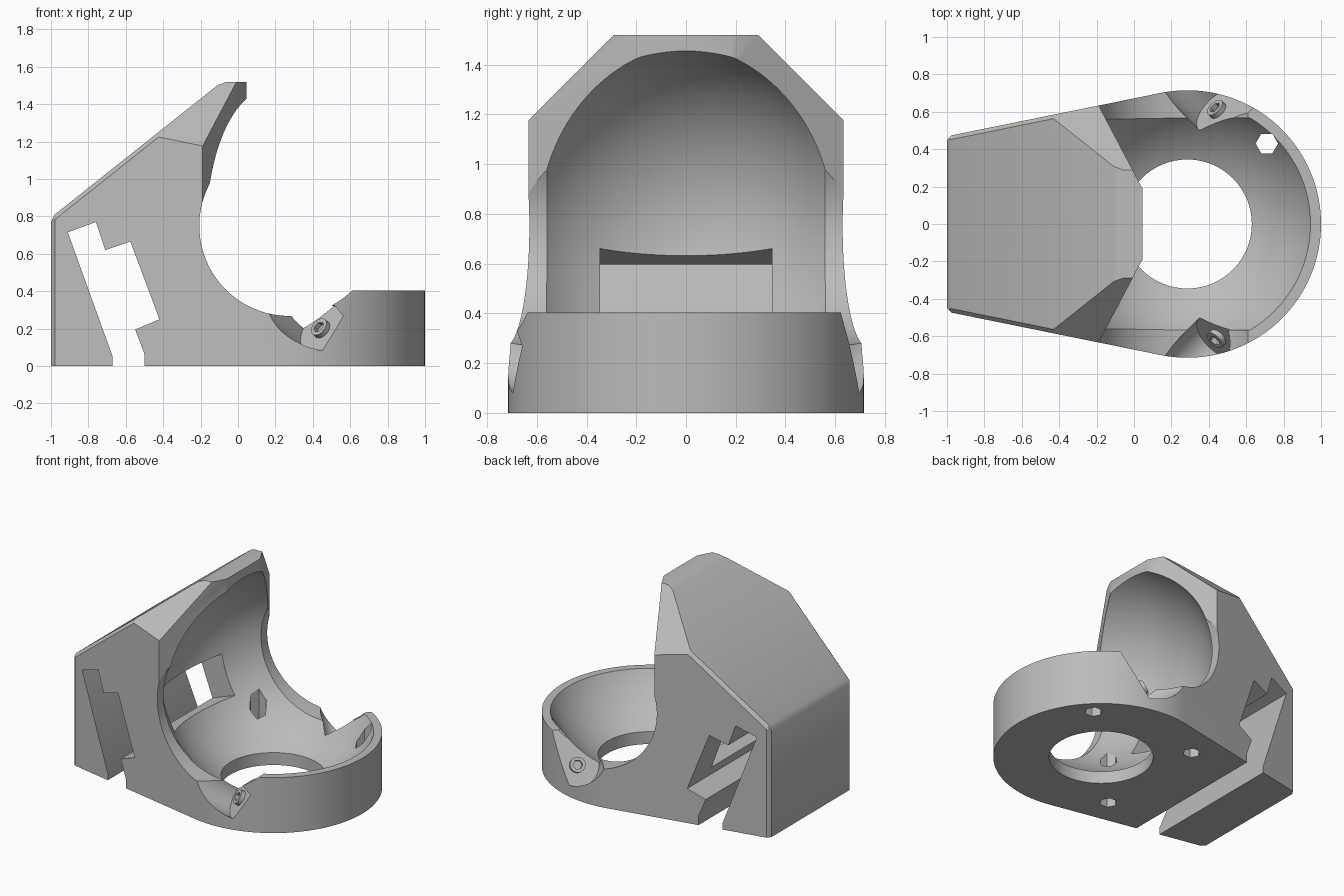
import bpy, bmesh
from math import sin, cos, pi
from mathutils import Vector, Matrix

if "Cube" in bpy.data.objects:
    bpy.data.objects.remove(bpy.data.objects["Cube"], do_unlink=True)

grey = bpy.data.materials.new("plain grey")
grey.use_nodes = True
grey.diffuse_color = (0.5, 0.5, 0.5, 1)
grey.node_tree.nodes["Principled BSDF"].inputs["Base Color"].default_value = (0.5, 0.5, 0.5, 1)


def to_object(name, bm):
    bmesh.ops.recalc_face_normals(bm, faces=bm.faces)
    mesh = bpy.data.meshes.new(name)
    bm.to_mesh(mesh)
    bm.free()
    mesh.materials.append(grey)
    obj = bpy.data.objects.new(name, mesh)
    bpy.context.collection.objects.link(obj)
    return obj


def prism(points, direction):
    """Extrude a closed outline along a vector."""
    bm = bmesh.new()
    face = bm.faces.new([bm.verts.new(p) for p in points])
    new = bmesh.ops.extrude_face_region(bm, geom=[face])["geom"]
    verts = [v for v in new if isinstance(v, bmesh.types.BMVert)]
    bmesh.ops.translate(bm, verts=verts, vec=direction)
    return bm


def rod(start, end, radius, sides=64):
    """Straight cylinder between two points."""
    start, end = Vector(start), Vector(end)
    axis = end - start
    bm = bmesh.new()
    bmesh.ops.create_cone(bm, cap_ends=True, segments=sides, radius1=radius,
                          radius2=radius, depth=axis.length)
    turn = axis.to_track_quat('Z', 'Y').to_matrix().to_4x4() @ Matrix.Rotation(pi / 2, 4, 'Z')
    bm.transform(Matrix.Translation((start + end) / 2) @ turn)
    return bm


def trim(bm, point, normal):
    """Slice off everything beyond a plane and cap the cut."""
    geom = bm.verts[:] + bm.edges[:] + bm.faces[:]
    cut = bmesh.ops.bisect_plane(bm, geom=geom, dist=1e-5, plane_co=point,
                                 plane_no=normal, clear_outer=True)["geom_cut"]
    edges = [e for e in cut if isinstance(e, bmesh.types.BMEdge)]
    if edges:
        bmesh.ops.contextual_create(bm, geom=edges)


def carve(target, bm):
    """Subtract a shape from the target."""
    cutter = to_object("cutter", bm)
    cutter.hide_render = True
    bpy.context.view_layer.objects.active = target
    mod = target.modifiers.new("cut", 'BOOLEAN')
    mod.operation = 'DIFFERENCE'
    mod.solver = 'EXACT'
    mod.object = cutter
    bpy.ops.object.modifier_apply(modifier=mod.name)
    bpy.data.objects.remove(cutter, do_unlink=True)


def finish(obj):
    bpy.ops.object.select_all(action='DESELECT')
    obj.select_set(True)
    bpy.context.view_layer.objects.active = obj
    bpy.ops.object.shade_smooth_by_angle()


CX, CZ, OUTER = 0.285, 0.75, 0.715
TAPER = 0.2
BACK_Y = 0.469
BORE = 0.145

# Solid block: round front, sides tapering toward the back
start = pi / 2 + TAPER
arc = [start - 2 * start * i / 72 for i in range(73)]
outline = [(-1, BACK_Y, 0)]
outline += [(CX + OUTER * cos(a), OUTER * sin(a), 0) for a in arc]
outline += [(-1, -BACK_Y, 0)]
bm = prism(outline, (0, 0, 1.52))

# Sloping roof, corner chamfers and small edge bevels
roof = Vector((-0.622, 0, 0.783))
ridge = Vector((-1, 0, 0.794))
trim(bm, ridge, roof)
trim(bm, (-0.09, 0, 1.509), (-0.35, 0, 0.94))
trim(bm, (-0.99, 0, 0.79), (-0.9, 0, 0.43))
for s in (1, -1):
    side = Vector((-sin(TAPER), s * cos(TAPER), 0))
    corner = Vector((-1, s * BACK_Y, 0.794))
    trim(bm, (0, 0, 1.81), (0, s, 1))
    for n in ((roof + side).normalized(), (side + Vector((-1, 0, 0))).normalized()):
        trim(bm, corner - n * 0.014, n)
body = to_object("mount_body", bm)

# Open the front: angled hood face, round side cut, level rim
half = [(0.045, 0.19), (-0.19, 0.635), (-0.19, 1), (1.5, 1)]
face = [(x, y, CZ) for x, y in half] + [(x, -y, CZ) for x, y in reversed(half)]
carve(body, prism(face, (0, 0, 1.5)))
carve(body, rod((0.275, -1, CZ), (0.275, 1, CZ), 0.482, 96))
rim = [(0.28, -1, 0.403), (1.5, -1, 0.403), (1.5, -1, 0.8), (0.28, -1, 0.8)]
carve(body, prism(rim, (0, 2, 0)))

# Ball-shaped hollow with flattened sides, and the round floor opening
bm = bmesh.new()
bmesh.ops.create_uvsphere(bm, u_segments=96, v_segments=48, radius=0.745)
bmesh.ops.translate(bm, verts=bm.verts, vec=(CX, 0, CZ))
for s in (1, -1):
    trim(bm, (0, s * 0.567, 0), (0, s, 0))
carve(body, bm)
carve(body, rod((CX, 0, -0.2), (CX, 0, 0.4), 0.345))

# Tilted slot across the back
slot = [(-0.91, 0.715), (-0.76, 0.77), (-0.71, 0.62), (-0.575, 0.665), (-0.42, 0.25),
        (-0.55, 0.195), (-0.5, 0.065), (-0.5, -0.1), (-0.67, -0.1), (-0.67, 0.05)]
carve(body, prism([(x, -1, z) for x, z in slot], (0, 2, 0)))

# Window between slot and hollow
window = [(-0.59, 0.583), (-0.3, 0.685), (-0.2, 0.41), (-0.49, 0.305)]
carve(body, prism([(x, -0.345, z) for x, z in window], (0, 0.69, 0)))

# Blind cross bore
carve(body, rod((-0.54, -1, 0.893), (-0.54, 0.085, 0.893), BORE))

# Four hexagonal mounting holes
for x in (-0.14, 0.71):
    for y in (-0.43, 0.43):
        carve(body, rod((x, y, -0.1), (x, y, 0.5), 0.06, 6))

# Angled screw pockets on both sides, each with a socket screw
screws = [("cross_screw", Vector((-0.54, 0.085, 0.893)), Vector((0, -1, 0)))]
for s, label in ((1, "left"), (-1, "right")):
    seat = Vector((0.45, s * 0.605, 0.195))
    normal = Vector((-0.61, s * 0.62, 0.5)).normalized()
    along = Vector((0.49, -s * 0.19, 0.85))
    along = (along - normal * along.dot(normal)).normalized()
    for shift in (0, 0.15):
        base = seat + along * shift
        carve(body, rod(base, base + normal * 0.6, BORE))
    screws.append((label + "_screw", seat, normal))
finish(body)

for name, seat, normal in screws:
    head = to_object(name, rod(seat - normal * 0.01, seat + normal * 0.03, 0.052, 32))
    carve(head, rod(seat, seat + normal * 0.1, 0.032, 6))
    finish(head)
